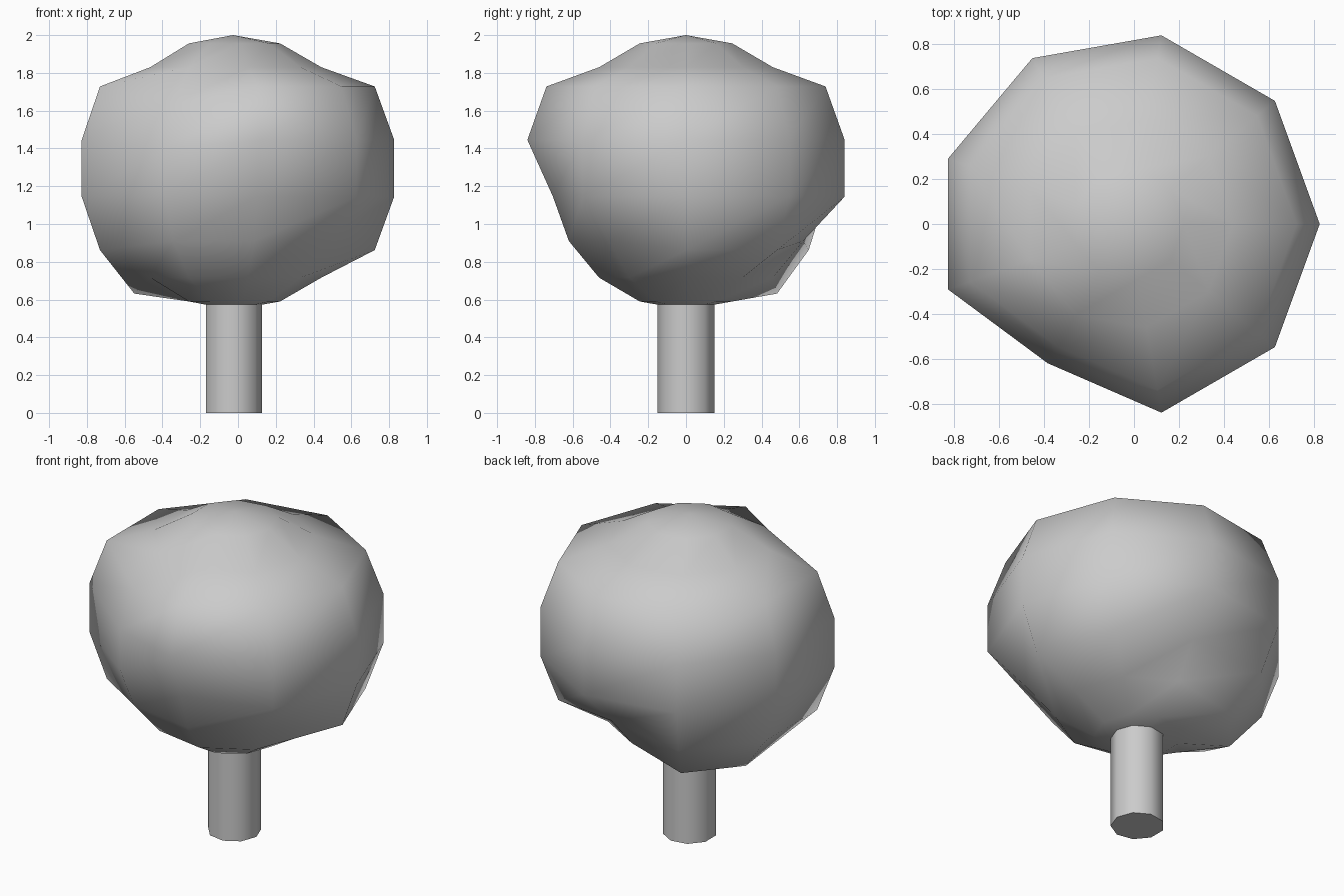
import bpy, bmesh
from math import sin, cos, radians, pi

if "Cube" in bpy.data.objects:
    bpy.data.objects.remove(bpy.data.objects["Cube"])

N = 9            # sides used for both crown and trunk
CX = -0.026      # model axis (odd side count shifts it slightly)


def finish(bm, name, angle):
    bmesh.ops.recalc_face_normals(bm, faces=bm.faces)
    mesh = bpy.data.meshes.new(name)
    bm.to_mesh(mesh)
    bm.free()
    obj = bpy.data.objects.new(name, mesh)
    bpy.context.collection.objects.link(obj)
    bpy.ops.object.select_all(action='DESELECT')
    obj.select_set(True)
    bpy.context.view_layer.objects.active = obj
    bpy.ops.object.shade_smooth_by_angle(angle=angle)
    return obj


# Trunk: nine-sided cylinder
bm = bmesh.new()
low, high = [[bm.verts.new((CX + 0.153 * cos(2 * pi * i / N), 0.153 * sin(2 * pi * i / N), z))
              for i in range(N)] for z in (0, 0.62)]
for i in range(N):
    j = (i + 1) % N
    bm.faces.new((low[i], low[j], high[j], high[i]))
bm.faces.new(low[::-1])
bm.faces.new(high)
finish(bm, "trunk", radians(60))

# Crown: low sphere whose leafy bulges are pushed outwards
# latitude -> longitude steps (of 40 degrees) that bulge
bulges = {70: (), 50: (), 30: (0, 1, 2, 3, 4, 5, 7, 8), 10: (0, 1, 2, 3, 4, 5, 7, 8),
          -10: (0, 1, 2, 3, 4, 5, 8), -30: (0, 1, 3, 4, 5), -50: (3, 4), -70: ()}
bm = bmesh.new()
rings = []
for lat, out in bulges.items():
    ring = []
    for i in range(N):
        r, cz = (0.866, 1.295) if i in out else (0.727, 1.273)
        a, b = radians(lat), 2 * pi * i / N
        ring.append(bm.verts.new((CX + r * cos(a) * cos(b), r * cos(a) * sin(b), cz + r * sin(a))))
    rings.append(ring)
top = bm.verts.new((CX, 0, 2.0))
bottom = bm.verts.new((CX, 0, 0.546))
for i in range(N):
    j = (i + 1) % N
    bm.faces.new((top, rings[0][i], rings[0][j]))
    bm.faces.new((bottom, rings[-1][j], rings[-1][i]))
    for up, dn in zip(rings, rings[1:]):
        bm.faces.new((up[i], dn[i], up[j]))
        bm.faces.new((dn[i], dn[j], up[j]))
finish(bm, "crown", pi)
